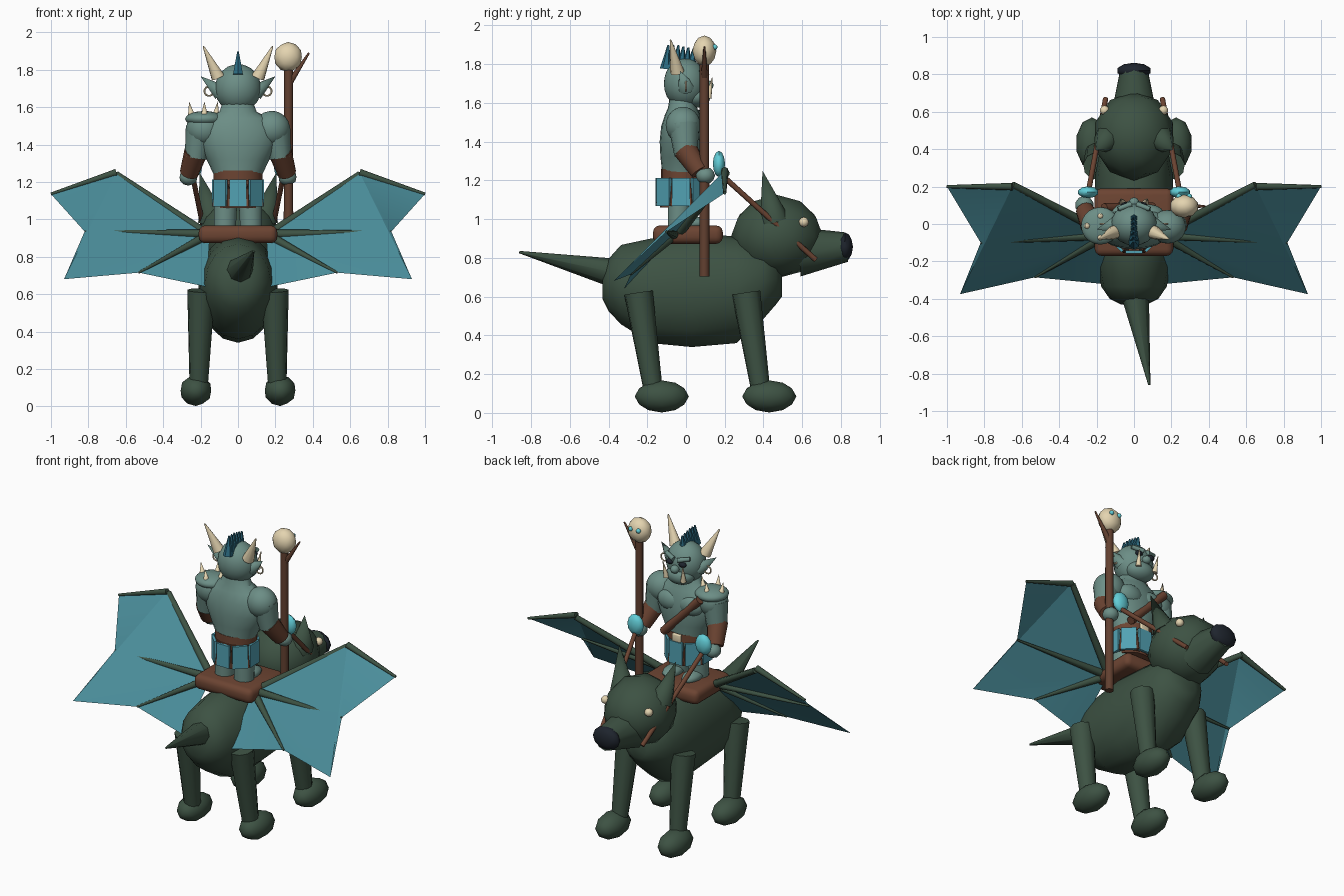
import bpy, bmesh, math
from mathutils import Vector, Matrix

if "Cube" in bpy.data.objects:
    bpy.data.objects.remove(bpy.data.objects["Cube"])


def mat(name, r, g, b):
    m = bpy.data.materials.new(name)
    lin = [((c / 255 + 0.055) / 1.055) ** 2.4 for c in (r, g, b)]
    m.diffuse_color = (*lin, 1)
    m.use_nodes = True
    m.node_tree.nodes["Principled BSDF"].inputs["Base Color"].default_value = m.diffuse_color
    return m


HIDE = mat("dark green hide", 61, 82, 67)
LEATHER = mat("brown leather", 108, 68, 50)
SKIN = mat("grey green skin", 108, 142, 134)
WING = mat("teal membrane", 74, 141, 154)
CLOTH = mat("blue cloth", 82, 162, 180)
GLOW = mat("bright cyan", 98, 205, 215)
BONE = mat("ivory bone", 228, 212, 176)
HAIR = mat("deep blue hair", 44, 108, 130)
DARK = mat("near black", 30, 36, 45)
WOOD = mat("dark wood", 98, 64, 48)


def finish(bm, name, material, angle=35):
    me = bpy.data.meshes.new(name)
    bmesh.ops.recalc_face_normals(bm, faces=bm.faces)
    bm.to_mesh(me)
    bm.free()
    ob = bpy.data.objects.new(name, me)
    bpy.context.collection.objects.link(ob)
    me.materials.append(material)
    bpy.ops.object.select_all(action='DESELECT')
    ob.select_set(True)
    bpy.context.view_layer.objects.active = ob
    bpy.ops.object.shade_smooth_by_angle(angle=math.radians(angle))
    return ob


def blob(name, c, r, material, sub=2):
    bm = bmesh.new()
    bmesh.ops.create_icosphere(bm, subdivisions=sub, radius=1)
    bmesh.ops.transform(bm, matrix=Matrix.Translation(c) @ Matrix.Diagonal((*r, 1)), verts=bm.verts)
    return finish(bm, name, material)


def limb(name, a, b, r1, r2, material, n=8):
    """Tapered rod from a to b; r2 = 0 gives a spike."""
    a, b = Vector(a), Vector(b)
    bm = bmesh.new()
    bmesh.ops.create_cone(bm, cap_ends=True, segments=n, radius1=r1, radius2=r2, depth=(b - a).length)
    rot = (b - a).to_track_quat('Z', 'Y').to_matrix().to_4x4()
    bmesh.ops.transform(bm, matrix=Matrix.Translation((a + b) / 2) @ rot, verts=bm.verts)
    return finish(bm, name, material, 50)


def box(name, c, size, material, bevel=0.0, rz=0.0):
    bm = bmesh.new()
    bmesh.ops.create_cube(bm, size=1)
    m = Matrix.Translation(c) @ Matrix.Rotation(rz, 4, 'Z') @ Matrix.Diagonal((*size, 1))
    bmesh.ops.transform(bm, matrix=m, verts=bm.verts)
    if bevel:
        bmesh.ops.bevel(bm, geom=bm.edges[:], offset=bevel, segments=3, affect='EDGES', profile=0.5)
    return finish(bm, name, material)


def loft(name, rings, material, n=20, axis='Z', angle=40):
    """Elliptical rings (position, half width, half depth, offset) along Z or Y."""
    bm = bmesh.new()
    rows = []
    for p, rx, rd, off in rings:
        row = []
        for i in range(n):
            t = 2 * math.pi * i / n
            x, d = rx * math.cos(t), off + rd * math.sin(t)
            row.append(bm.verts.new((x, d, p) if axis == 'Z' else (x, p, d)))
        rows.append(row)
    for lo, hi in zip(rows, rows[1:]):
        for i in range(n):
            bm.faces.new((lo[i], lo[(i + 1) % n], hi[(i + 1) % n], hi[i]))
    bm.faces.new(rows[0])
    bm.faces.new(rows[-1])
    return finish(bm, name, material, angle)


# Beast trunk, head and tail
loft("beast_body", [(-0.43, 0.07, 0.07, 0.655), (-0.4, 0.13, 0.135, 0.66), (-0.335, 0.175, 0.205, 0.662),
                    (-0.18, 0.205, 0.27, 0.63), (0.03, 0.212, 0.295, 0.635), (0.26, 0.208, 0.275, 0.635),
                    (0.4, 0.18, 0.2, 0.685), (0.465, 0.13, 0.13, 0.69), (0.495, 0.06, 0.06, 0.66)], HIDE, 16, 'Y')
blob("beast_head", (0, 0.47, 0.91), (0.218, 0.238, 0.215), HIDE)
limb("beast_snout", (0, 0.58, 0.832), (0, 0.83, 0.856), 0.128, 0.076, HIDE, 10)
blob("beast_nose", (0, 0.82, 0.857), (0.094, 0.042, 0.075), DARK)
limb("beast_tail", (0, -0.34, 0.715), (0.082, -0.86, 0.83), 0.08, 0.006, HIDE)

# Saddle
box("saddle", (0, 0.01, 0.92), (0.42, 0.36, 0.095), LEATHER, 0.035)

for s, side in ((1, "right"), (-1, "left")):
    # Beast legs, ears, eyes
    for y, label in ((0.31, "front"), (-0.245, "rear")):
        limb(f"{label}_leg_{side}", (s * 0.197, y, 0.62), (s * 0.21, y + 0.075, 0.12), 0.075, 0.05, HIDE, 10)
        blob(f"{label}_paw_{side}", (s * 0.225, y + 0.12, 0.085), (0.086, 0.14, 0.083), HIDE)
    limb(f"beast_ear_{side}", (s * 0.14, 0.455, 1.0), (s * 0.205, 0.395, 1.25), 0.075, 0.0, HIDE)
    blob(f"beast_eye_{side}", (s * 0.157, 0.608, 0.985), (0.026, 0.026, 0.026), BONE)

    # Wing: membrane over tapered bones
    pts = {"root": (0.15, -0.06, 0.92), "elbow": (0.65, 0.2, 1.25), "tip": (1.0, 0.2, 1.135),
           "notch": (0.82, -0.1, 0.935), "low": (0.93, -0.375, 0.68), "mid": (0.53, -0.285, 0.715),
           "rear": (0.17, -0.32, 0.64)}
    pts = {k: Vector((s * p[0], p[1], p[2])) for k, p in pts.items()}
    bm = bmesh.new()
    v = {k: bm.verts.new(p) for k, p in pts.items()}
    for tri in (("elbow", "tip", "notch"), ("elbow", "notch", "low"), ("root", "elbow", "low"),
                ("root", "low", "mid"), ("root", "mid", "rear")):
        bm.faces.new([v[k] for k in tri])
    finish(bm, f"wing_membrane_{side}", WING, 20)
    under = Vector((0, 0.01, -0.01))
    limb(f"wing_arm_{side}", pts["root"] + under, pts["elbow"] + under, 0.025, 0.018, HIDE)
    limb(f"wing_tip_bone_{side}", pts["elbow"], pts["tip"], 0.02, 0.008, HIDE)
    limb(f"wing_middle_bone_{side}", pts["root"], pts["notch"], 0.026, 0.006, HIDE)
    limb(f"wing_lower_bone_{side}", pts["root"], pts["mid"], 0.026, 0.006, HIDE)

    # Reins with glowing handles
    limb(f"rein_{side}", (s * 0.245, 0.165, 1.245), (s * 0.152, 0.67, 0.79), 0.014, 0.014, LEATHER)
    blob(f"rein_handle_{side}", (s * 0.245, 0.17, 1.285), (0.056, 0.032, 0.068), GLOW)

    # Rider legs and arms
    limb(f"rider_leg_{side}", (s * 0.07, -0.035, 0.94), (s * 0.065, -0.03, 1.2), 0.06, 0.068, SKIN, 12)
    blob(f"rider_foot_{side}", (s * 0.07, 0.03, 0.98), (0.055, 0.09, 0.035), SKIN)
    blob(f"shoulder_{side}", (s * 0.18, -0.015, 1.485), (0.098, 0.09, 0.095), SKIN, 3)
    limb(f"upper_arm_{side}", (s * 0.2, -0.012, 1.49), (s * 0.225, 0.0, 1.33), 0.08, 0.06, SKIN, 12)
    limb(f"bracer_{side}", (s * 0.225, -0.005, 1.36), (s * 0.262, 0.072, 1.245), 0.063, 0.05, LEATHER, 12)
    blob(f"hand_{side}", (s * 0.265, 0.1, 1.225), (0.05, 0.05, 0.045), SKIN)
    blob(f"pectoral_{side}", (s * 0.075, 0.055, 1.45), (0.085, 0.05, 0.065), SKIN, 3)

    # Rider horns, ears, rings, eyes, tusks
    limb(f"horn_{side}", (s * 0.107, -0.045, 1.76), (s * 0.185, -0.08, 1.925), 0.037, 0.004, BONE, 10)
    limb(f"rider_ear_{side}", (s * 0.095, 0.0, 1.68), (s * 0.2, -0.03, 1.765), 0.045, 0.0, SKIN)
    bpy.ops.mesh.primitive_torus_add(location=(s * 0.155, 0.0, 1.685), rotation=(math.pi / 2, 0, 0),
                                     major_radius=0.025, minor_radius=0.005, major_segments=14, minor_segments=6)
    bpy.context.object.name = f"earring_{side}"
    bpy.context.object.data.materials.append(BONE)
    blob(f"rider_eye_{side}", (s * 0.045, 0.1, 1.725), (0.026, 0.018, 0.017), DARK)
    limb(f"brow_{side}", (s * 0.015, 0.105, 1.748), (s * 0.085, 0.08, 1.765), 0.016, 0.013, SKIN)
    limb(f"tusk_{side}", (s * 0.062, 0.115, 1.625), (s * 0.072, 0.135, 1.73), 0.018, 0.002, BONE)

# Rider torso and head
C = -0.018
loft("torso", [(1.16, 0.122, 0.105, C), (1.24, 0.13, 0.105, C), (1.32, 0.168, 0.114, C), (1.4, 0.205, 0.118, C),
               (1.48, 0.21, 0.11, C), (1.54, 0.165, 0.09, C), (1.575, 0.1, 0.075, C), (1.64, 0.075, 0.065, C)], SKIN)
blob("rider_head", (0, -0.003, 1.7), (0.124, 0.112, 0.13), SKIN, 3)
blob("jaw", (0, 0.055, 1.635), (0.092, 0.072, 0.06), SKIN, 3)
blob("rider_nose", (0, 0.115, 1.69), (0.028, 0.028, 0.026), SKIN)

# Mohawk spikes along the crown
for i in range(6):
    y = -0.105 + i * 0.026
    limb(f"mohawk_{i}", (0, y, 1.775), (0, y + 0.014, 1.898 - 0.006 * max(0, i - 2)), 0.03, 0.005, HAIR, 6)

# Single shoulder guard with spikes
blob("shoulder_guard", (-0.18, -0.01, 1.537), (0.103, 0.1, 0.042), SKIN, 3)
for i, (dx, dy) in enumerate(((-0.068, 0), (0, 0.05), (0, -0.06), (0.06, 0))):
    limb(f"guard_spike_{i}", (-0.18 + dx, -0.01 + dy, 1.55), (-0.18 + dx * 1.2, -0.01 + dy * 1.2, 1.63),
         0.02, 0.0, BONE)

# Chest strap
limb("chest_strap", (0.1, 0.09, 1.25), (-0.16, 0.085, 1.52), 0.026, 0.026, LEATHER)

# Belt, buckle and plated kilt
loft("belt", [(1.21, 0.132, 0.11, C), (1.26, 0.132, 0.11, C)], LEATHER)
box("buckle", (0, 0.095, 1.235), (0.06, 0.02, 0.05), BONE, 0.006)
loft("kilt_lining", [(1.06, 0.118, 0.108, -0.025), (1.21, 0.128, 0.112, -0.025)], LEATHER)
for i in range(8):
    a = 2 * math.pi * i / 8
    c, d = math.cos(a), math.sin(a)
    box(f"kilt_plate_{i}", (0.132 * c, -0.025 + 0.125 * d, 1.14), (0.092, 0.016, 0.145), CLOTH, 0, a + math.pi / 2)
    a += math.pi / 8
    c, d = math.cos(a), math.sin(a)
    limb(f"kilt_point_{i}", (0.125 * c, -0.025 + 0.118 * d, 1.07), (0.132 * c, -0.025 + 0.125 * d, 1.19),
         0.024, 0.0, LEATHER, 6)

# Staff with skull and twig
limb("staff", (0.27, 0.095, 0.705), (0.27, 0.095, 1.82), 0.026, 0.024, WOOD)
blob("staff_skull", (0.268, 0.095, 1.868), (0.077, 0.062, 0.08), BONE)
for s in (1, -1):
    blob("skull_eye", (0.268 + s * 0.028, 0.148, 1.888), (0.015, 0.015, 0.015), GLOW)
limb("staff_twig", (0.275, 0.095, 1.73), (0.38, 0.095, 1.89), 0.018, 0.005, WOOD)
